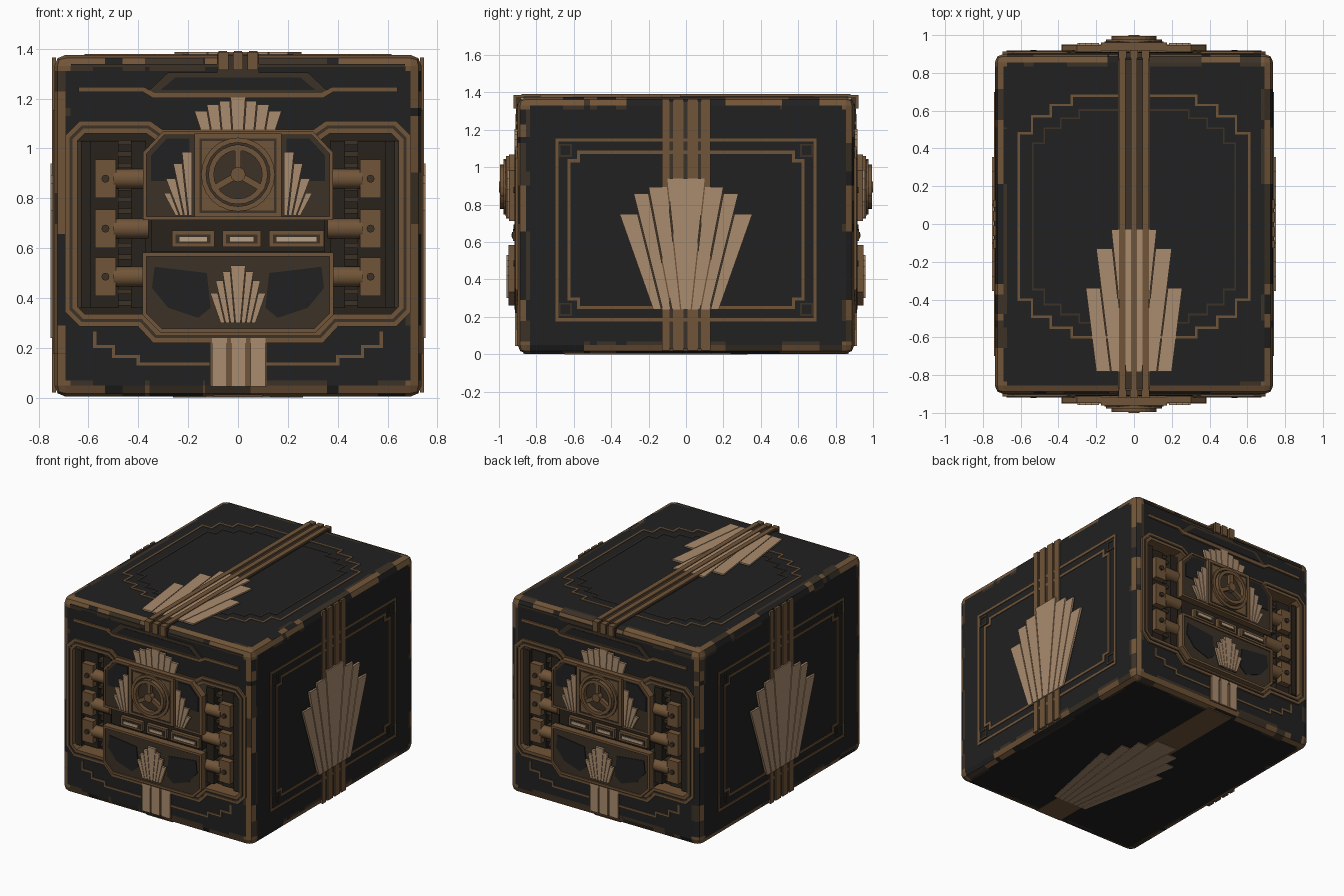
import bpy, bmesh, math, random
from mathutils import Matrix, Vector

random.seed(4)
cube = bpy.data.objects.get("Cube")
if cube:
    bpy.data.objects.remove(cube, do_unlink=True)


def material(name, *rgb):
    m = bpy.data.materials.new(name)
    m.use_nodes = True
    m.diffuse_color = (*rgb, 1)
    m.node_tree.nodes["Principled BSDF"].inputs["Base Color"].default_value = (*rgb, 1)
    return m


MATS = [material("black_lacquer", .015, .015, .015), material("bronze", .165, .09, .04),
        material("dark_bronze", .045, .032, .02), material("pale_gold", .4, .26, .155),
        material("shadow_brown", .022, .016, .011), material("cream_gold", .5, .36, .24)]
BLACK, BRONZE, DARK, GOLD, SHADOW, CREAM = range(6)


# Each face of the crate has its own frame: across, up, outward
def frame(u, v):
    u, v = Vector(u), Vector(v)
    return Matrix((u, v, u.cross(v))).transposed().to_4x4()


X, Y, Z = (1, 0, 0), (0, 1, 0), (0, 0, 1)
FRONT, BACK = frame(X, Z), frame((-1, 0, 0), Z)
RIGHT, LEFT = frame(Y, Z), frame((0, -1, 0), Z)
TOP, BOTTOM = frame(X, Y), frame((-1, 0, 0), Y)


def finish(name, bm):
    bmesh.ops.recalc_face_normals(bm, faces=bm.faces)
    me = bpy.data.meshes.new(name)
    bm.to_mesh(me)
    bm.free()
    for m in MATS:
        me.materials.append(m)
    ob = bpy.data.objects.new(name, me)
    bpy.context.collection.objects.link(ob)
    return ob


def solid(name, fr, polys):
    """Extrude flat outlines (points, low, high, colour) outward from a face."""
    bm = bmesh.new()
    for pts, lo, hi, mat in polys:
        a = [bm.verts.new(fr @ Vector((u, v, lo))) for u, v in pts]
        b = [bm.verts.new(fr @ Vector((u, v, hi))) for u, v in pts]
        faces = [bm.faces.new(a[::-1]), bm.faces.new(b)]
        for i in range(len(pts)):
            j = (i + 1) % len(pts)
            faces.append(bm.faces.new((a[i], a[j], b[j], b[i])))
        for f in faces:
            f.material_index = mat
    return finish(name, bm)


def rect(u0, u1, v0, v1):
    return [(u0, v0), (u1, v0), (u1, v1), (u0, v1)]


def flip(pts):
    return [(-u, v) for u, v in pts]


def both(half):
    return half + flip(half)[::-1]


def four(quad, v0, s=1):
    lower = [(u, -v) for u, v in quad[::-1]]
    return [(u * s, v * s + v0) for u, v in both(quad + lower)]


def ring(r, n, v0):
    return [(r * math.sin(math.tau * i / n), v0 + r * math.cos(math.tau * i / n)) for i in range(n)]


def ribbon(path, width, lo, hi, mat, closed=True):
    """Mitred strip following a path, as a list of outlines."""
    p, n, rails = [Vector(q) for q in path], len(path), []
    for i in range(n):
        a = (p[i] - p[i - 1]).normalized() if closed or i else None
        b = (p[(i + 1) % n] - p[i]).normalized() if closed or i < n - 1 else a
        a = a or b
        na, nb = Vector((-a.y, a.x)), Vector((-b.y, b.x))
        off = (na + nb) * (width / 2 / (1 + na.dot(nb)))
        rails.append((p[i] + off, p[i] - off))
    return [([*rails[i], *rails[(i + 1) % n][::-1]], lo, hi, mat)
            for i in range(n if closed else n - 1)]


def fan(name, fr, base, vb, tips, lo, hi, gap=.005, sides=(-1, 1), u0=0):
    """Stepped fan; tips run from the middle petal outward as (across, up)."""
    full, n, polys = len(sides) == 2, len(tips), []
    start = .5 if full else 0
    b = [base * (i + start) / (n - 1 + start) for i in range(n)]
    petals = []
    if full:
        t, h = tips[0]
        petals.append([(-b[0], vb), (b[0], vb), (t, h), (-t, h)])
    for s in sides:
        for i in range(1, n):
            (ti, hi_in), (to, h) = tips[i - 1], tips[i]
            inner = b[i - 1] + (ti - b[i - 1]) * (h - vb) / (hi_in - vb)
            petals.append([(s * u + u0, v) for u, v in
                           ((b[i - 1] + gap, vb), (b[i], vb), (to, h), (inner + gap, h))])
            polys.append(([(s * u + u0, v) for u, v in
                           ((b[i - 1], vb), (b[i], vb), (to, h), (inner, h))], lo, (lo + hi) / 2, DARK))
    return solid(name, fr, polys + [(p, lo, hi, GOLD) for p in petals])


def rods(name, fr, items, mat):
    """Round bars lying across the face: (from, to, radius)."""
    bm = bmesh.new()
    for p, q, r in items:
        p, q = Vector(p), Vector(q)
        m = Matrix.Translation((p + q) / 2) @ (q - p).to_track_quat('Z', 'Y').to_matrix().to_4x4()
        bmesh.ops.create_cone(bm, cap_ends=True, segments=14, radius1=r, radius2=r,
                              depth=(q - p).length, matrix=fr @ m)
    for f in bm.faces:
        f.material_index = mat
    ob = finish(name, bm)
    bpy.context.view_layer.objects.active = ob
    ob.select_set(True)
    bpy.ops.object.shade_smooth_by_angle()
    ob.select_set(False)


# Crate body with bevelled, worn edges and a recess at each end
HALF, MID = Vector((.737, .9, .6855)), Vector((0, 0, .6895))
BAY = both([(.31, 1.05), (.36, 1.085), (.625, 1.085), (.67, 1.04),
            (.67, .355), (.625, .31), (.39, .31), (.33, .245)])
bm = bmesh.new()
bmesh.ops.create_cube(bm, size=2, matrix=Matrix.Translation(MID) @ Matrix.Diagonal((*HALF, 1)))
bmesh.ops.bevel(bm, geom=bm.edges[:], offset=.045, segments=2, profile=.5, affect='EDGES')
for axis in range(3):
    no = Vector([float(axis == k) for k in range(3)])
    edge = HALF[axis] - .065
    for c in [-edge, edge] + [random.uniform(-edge, edge) for _ in range(11)]:
        bmesh.ops.bisect_plane(bm, geom=bm.verts[:] + bm.edges[:] + bm.faces[:],
                               plane_co=MID + no * c, plane_no=no)
body = finish("crate_body", bm)
for fr in (FRONT, BACK):
    cutter = solid("bay_cutter", fr, [(BAY, .81, 1.1, SHADOW)])
    cutter.hide_render = True
    mod = body.modifiers.new("bay", 'BOOLEAN')
    mod.operation, mod.object, mod.solver = 'DIFFERENCE', cutter, 'EXACT'
    bpy.context.view_layer.objects.active = body
    bpy.ops.object.modifier_apply(modifier=mod.name)
    bpy.data.objects.remove(cutter, do_unlink=True)
for f in body.data.polygons:
    c = f.center - MID
    near = sum(abs(c[k]) > HALF[k] - .066 for k in range(3))
    flat = max(abs(k) for k in f.normal) > .99
    f.material_index = BLACK
    if near == 3:
        f.material_index = BRONZE
    elif near == 2 and flat:
        f.material_index = random.choice((BLACK, BLACK, DARK))
    elif near == 2:
        f.material_index = random.choice((BRONZE, BRONZE, BRONZE, DARK, BLACK))
    elif abs(c.y) < .89 and abs(c.x) < .69 and abs(c.y) > .8 and abs(c.z) < .5:
        f.material_index = SHADOW

# End mechanisms, the same on front and back
for side, fr in (("front", FRONT), ("back", BACK)):
    def part(name, polys):
        return solid(f"{side}_{name}", fr, polys)

    part("bay_frame", ribbon(BAY, .05, .8, .912, BRONZE) + ribbon(BAY, .012, .9, .918, DARK))

    # Ribbed machinery behind the pistons
    ribs = []
    for s in (-1, 1):
        for k in range(15):
            v = .37 + k * .046
            ribs.append((rect(s * .5 - .13, s * .5 + .13, v, v + .02), .8, .84 + .02 * (k % 2), DARK))
        for u, w, hi in ((.4, .03, .88), (.61, .02, .89), (.535, .055, .865)):
            ribs.append((rect(s * u - w, s * u + w, .36, 1.03), .8, hi, SHADOW))
    part("machinery_ribs", ribs)
    levels = (.485, .678, .878)
    rods(f"{side}_piston_rods", fr, [((s * .36, v, .875), (s * .5, v, .875), .041)
                                     for s in (-1, 1) for v in levels], BRONZE)
    rods(f"{side}_tie_rods", fr, [((s * .635, .36, .87), (s * .635, 1.03, .87), .014)
                                  for s in (-1, 1)], DARK)
    part("piston_caps", [(rect(s * .532 - .042, s * .532 + .042, v - .077, v + .077), .82, .908, BRONZE)
                         for s in (-1, 1) for v in levels])
    part("cap_bolts", [([(u + s * .532, w) for u, w in ring(.016, 8, v)], .9, .922, DARK)
                       for s in (-1, 1) for v in levels])

    # Upper plate with hand wheel
    plate = both([(.3, 1.06), (.375, .98), (.375, .72)])
    pane = [(.195, .87), (.35, .87), (.35, .97), (.285, 1.04), (.195, 1.04)]
    part("upper_plate", [(plate, .8, .94, DARK)] + ribbon(plate, .014, .9, .947, BRONZE)
         + [(q, .93, .945, BLACK) for q in (pane, flip(pane))])
    part("wheel_housing", [(rect(-.175, .175, .725, 1.06), .9, .962, BRONZE)]
         + ribbon(rect(-.15, .15, .745, 1.035), .01, .95, .966, DARK)
         + [(ring(.13, 24, .895), .95, .965, DARK)]
         + ribbon(ring(.138, 24, .895), .02, .95, .976, BRONZE))
    spokes = []
    for k in range(3):
        a = math.tau * k / 3
        tip = (math.sin(a) * .12, .895 + math.cos(a) * .12)
        spokes += ribbon([(0, .895), tip], .026, .955, .99, BRONZE, False)
    part("hand_wheel", ribbon(ring(.108, 24, .895), .022, .955, .995, BRONZE) + spokes
         + [(ring(.03, 12, .895), .95, 1, BRONZE)])
    wing = [(0, .99), (.045, .985), (.08, .94), (.11, .88), (.118, .82)]
    for s, label in ((-1, "right"), (1, "left")):
        fan(f"{side}_{label}_wing_fan", fr, .07, .73, wing, .935, .957, .004, (s,), s * .18)

    # Gauge row
    gauges = [(rect(-.35, .35, .585, .715), .8, .9, SHADOW)]
    for u, w in ((-.18, .085), (.015, .078), (.235, .11)):
        gauges += [(rect(u - w, u + w, .605, .67), .88, .925, BRONZE),
                   (rect(u - w + .015, u + w - .015, .618, .655), .9, .929, DARK),
                   (rect(u - w + .03, u + w - .03, .627, .645), .9, .933, CREAM)]
    part("gauge_row", gauges)

    # Lower plate with fan
    plate = both([(.375, .575), (.375, .335), (.31, .27)])
    lens = [(.125, .5), (.335, .525), (.345, .44), (.28, .36), (.16, .32), (.11, .36)]
    part("lower_plate", [(plate, .8, .942, DARK)] + ribbon(plate, .016, .9, .95, BRONZE)
         + [(q, .93, .947, BLACK) for q in (lens, flip(lens))])
    fan(f"{side}_lower_fan", fr, .07, .3, [(.03, .53), (.062, .505), (.09, .47), (.112, .42)], .94, .96, .003)

    # Lid rail, crest fan and clasp
    fan(f"{side}_crest_fan", fr, .15, 1.075,
        [(.03, 1.205), (.075, 1.19), (.125, 1.175), (.175, 1.15)], .89, .918, .004)
    part("lid_rail", ribbon([(-.64, 1.237), (-.38, 1.237), (-.34, 1.213), (.34, 1.213),
                             (.38, 1.237), (.64, 1.237)], .02, .89, .912, BRONZE, False)
         + [(both([(.28, 1.305), (.36, 1.23), (.33, 1.22)]), .89, .908, DARK),
            (both([(.25, 1.285), (.31, 1.235)]), .9, .911, BLACK),
            (rect(-.67, .67, 1.326, 1.338), .89, .904, DARK)])
    part("clasp", [(rect(-.085, .085, 1.305, 1.375), .88, .908, DARK)]
         + [(rect(u - .021, u + .021, 1.315, 1.386), .88, .922, BRONZE) for u in (-.06, 0, .06)])

    # Foot strap and stepped trim
    part("foot_strap", [(rect(-.11, .115, .045, .245), .89, .906, BRONZE)]
         + [(rect(u - .03, u + .03, .045, .245), .89, .913, GOLD) for u in (-.075, .002, .08)])
    step = [(.575, .265), (.575, .205), (.5, .205), (.5, .165), (.4, .165), (.4, .135), (.115, .135)]
    part("stepped_trim", ribbon(step, .013, .89, .905, BRONZE, False)
         + ribbon(flip(step), .013, .89, .905, BRONZE, False))

# Side panels
for side, fr in (("right", RIGHT), ("left", LEFT)):
    notch = [(.575, .415), (.575, .37), (.625, .37)]
    solid(f"{side}_panel_trim", fr,
          ribbon(four([(.69, .48)], .665), .017, .73, .742, BRONZE)
          + ribbon(four(notch, .665), .017, .73, .742, BRONZE)
          + [p for s in (-1, 1) for v in (.24, 1.09)
             for p in ribbon(rect(s * .645 - .03, s * .645 + .03, v - .03, v + .03), .01, .73, .742, DARK)])
    solid(f"{side}_strap", fr, [(rect(-.126, .126, .03, 1.355), .73, .74, DARK)]
          + [(rect(u - w, u + w, .02, 1.365), .73, .746, BRONZE)
             for u, w in ((-.108, .02), (-.042, .028), (.035, .028), (.105, .025))])
    fan(f"{side}_fan", fr, .175, .24, [(.1, .94), (.2, .893), (.28, .86), (.355, .75)], .735, .753, .007)

# Lid
steps = [(.33, .64), (.33, .59), (.44, .59), (.44, .53), (.54, .53), (.54, .44), (.61, .44)]
solid("lid_trim", TOP, ribbon(four(steps, .04), .013, 1.37, 1.379, BRONZE)
      + ribbon(four(steps, .04, .88), .009, 1.37, 1.378, DARK))
fan("lid_fan", TOP, .2, -.78, [(.12, -.03), (.2, -.13), (.255, -.34)], 1.37, 1.386)
solid("lid_strap", TOP, [(rect(-.085, .085, -.87, .87), 1.37, 1.38, DARK)]
      + [(rect(u - .017, u + .017, -.88, .88), 1.37, 1.391, BRONZE) for u in (-.062, 0, .062)])

# Underside
solid("base_strap", BOTTOM, [(rect(-.1, .1, -.87, .87), -.01, -.002, BRONZE)])
fan("base_fan", BOTTOM, .13, -.65, [(.08, .33), (.16, .24), (.22, .14), (.26, -.02)], -.01, 0)
